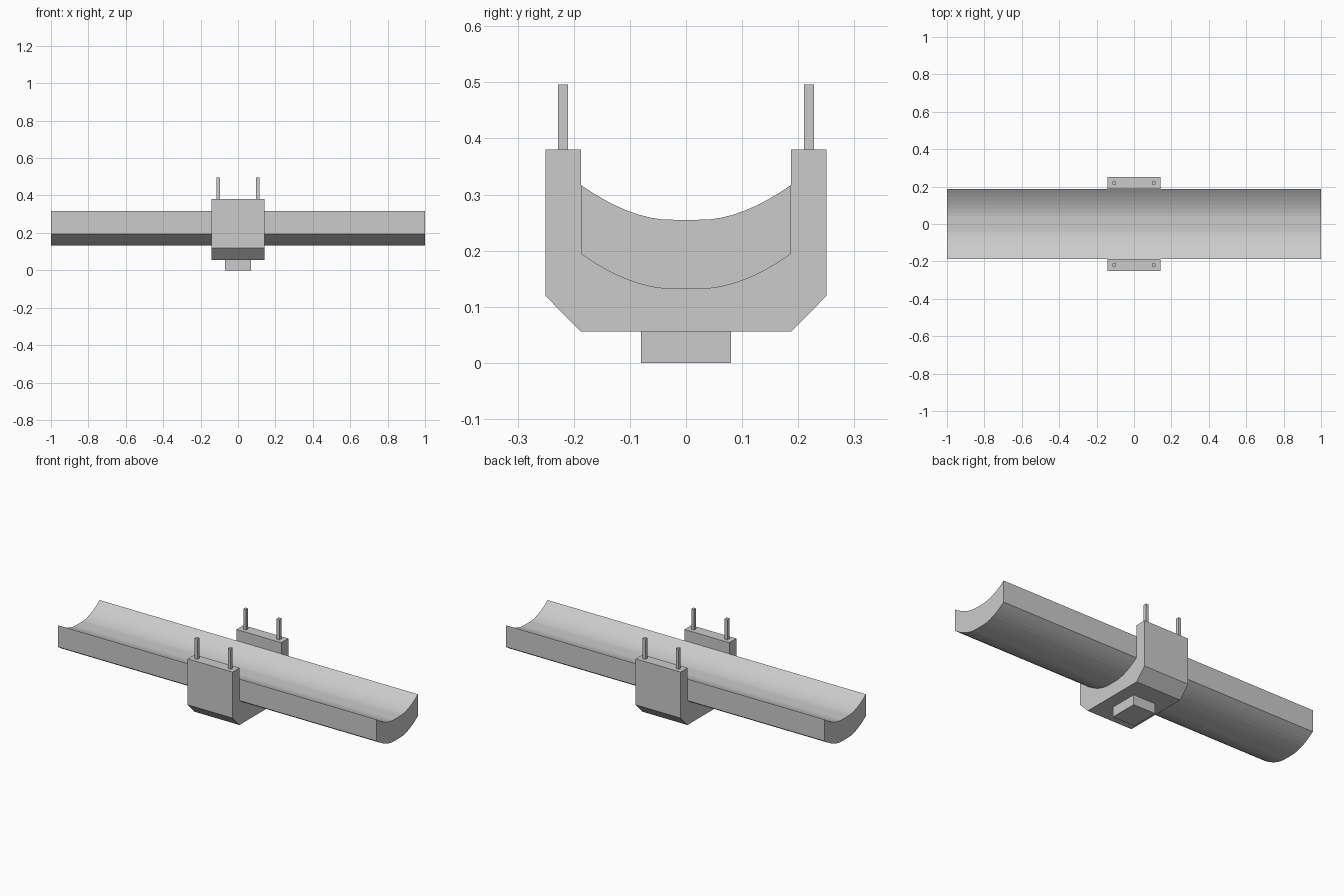
import bpy, bmesh

if "Cube" in bpy.data.objects:
    bpy.data.objects.remove(bpy.data.objects["Cube"])


def extrude_profile(name, lower, upper, half_x):
    """Solid between two matching (y, z) curves, swept along x."""
    bm = bmesh.new()
    rings = []
    for curve in (lower, upper):
        for x in (-half_x, half_x):
            rings.append([bm.verts.new((x, y, z)) for y, z in curve])
    lo0, lo1, up0, up1 = rings
    n = len(lower) - 1
    for i in range(n):
        for a, b in ((lo0, lo1), (up0, up1), (lo0, up0), (lo1, up1)):
            bm.faces.new((a[i], a[i + 1], b[i + 1], b[i]))
    for i in (0, n):
        bm.faces.new((lo0[i], lo1[i], up1[i], up0[i]))
    bmesh.ops.remove_doubles(bm, verts=bm.verts, dist=1e-6)
    bmesh.ops.recalc_face_normals(bm, faces=bm.faces)
    return finish(name, bm)


def finish(name, bm):
    mesh = bpy.data.meshes.new(name)
    bm.to_mesh(mesh)
    bm.free()
    obj = bpy.data.objects.new(name, mesh)
    bpy.context.collection.objects.link(obj)
    return obj


def box(name, center, size):
    bm = bmesh.new()
    bmesh.ops.create_cube(bm, size=1)
    for v in bm.verts:
        v.co = [c + s * p for c, s, p in zip(center, size, v.co)]
    return finish(name, bm)


HALF_W, STEPS = 0.187, 18


def bowl(base):
    """Shallow curve with a flat middle."""
    pts = []
    for i in range(STEPS + 1):
        y = HALF_W * (2 * i / STEPS - 1)
        u = max(0, abs(y) - 0.03) / (HALF_W - 0.03)
        pts.append((y, base + 0.062 * u ** 1.8))
    return pts


# Long curved trough
extrude_profile("trough", bowl(0.132), bowl(0.255), 1.0)

# Cradle: one outline, with chamfered lower corners and raised cheeks
outline = [(-HALF_W, 0.38), (-0.25, 0.38), (-0.25, 0.119), (-0.188, 0.056),
           (0.188, 0.056), (0.25, 0.119), (0.25, 0.38), (HALF_W, 0.38)]
outline += bowl(0.132)[::-1]
bm = bmesh.new()
face = bm.faces.new([bm.verts.new((-0.141, y, z)) for y, z in outline])
ext = bmesh.ops.extrude_face_region(bm, geom=[face], use_keep_orig=True)
for v in ext["geom"]:
    if isinstance(v, bmesh.types.BMVert):
        v.co.x = 0.141
bmesh.ops.recalc_face_normals(bm, faces=bm.faces)
finish("cradle", bm)

# Mounting block underneath
box("foot_block", (0, 0, 0.028), (0.138, 0.16, 0.056))

# Square pins on the cheeks
for sx in (-1, 1):
    for sy in (-1, 1):
        box("pin", (sx * 0.105, sy * 0.219, 0.438), (0.018, 0.018, 0.116))
